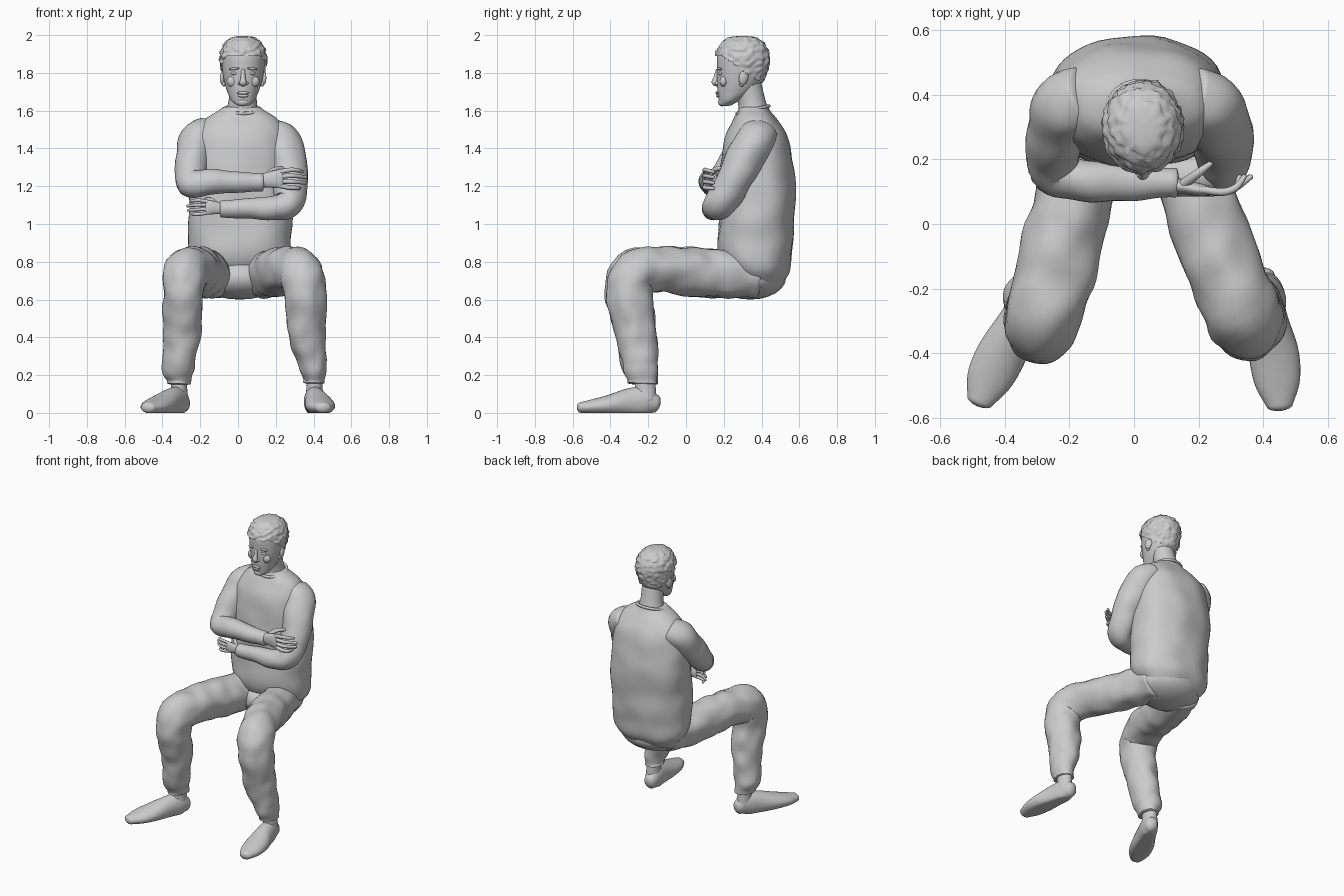
import bpy, bmesh, math
from mathutils import Vector, noise

X, Y, Z = Vector((1, 0, 0)), Vector((0, 1, 0)), Vector((0, 0, 1))


def finish(name, bm):
    bmesh.ops.recalc_face_normals(bm, faces=bm.faces)
    for f in bm.faces:
        f.smooth = True
    me = bpy.data.meshes.new(name)
    bm.to_mesh(me)
    bm.free()
    ob = bpy.data.objects.new(name, me)
    bpy.context.collection.objects.link(ob)
    return ob


def spline(pts, steps):
    """Catmull-Rom through points of any dimension."""
    p = [pts[0]] + list(pts) + [pts[-1]]
    out = []
    for i in range(1, len(p) - 2):
        for k in range(steps):
            t = k / steps
            out.append([0.5 * (2 * b + (c - a) * t + (2 * a - 5 * b + 4 * c - d) * t * t
                               + (3 * b - a - 3 * c + d) * t ** 3)
                        for a, b, c, d in zip(*p[i - 1:i + 3])])
    return out + [list(pts[-1])]


def tube(name, pts, ref=X, axis=None, sides=28, steps=6, cap=0.4, rough=0.0, freq=9,
         power=1.0, floor=None, keep=None):
    """Loft ellipses (x, y, z, radius along ref, other radius) with rounded ends."""
    rows = spline(pts, steps)
    n = len(rows)
    rings = []
    for i, r in enumerate(rows):
        t = axis or (Vector(rows[min(i + 1, n - 1)][:3]) - Vector(rows[max(i - 1, 0)][:3])).normalized()
        rings.append((Vector(r[:3]), t, r[3], r[4]))

    def dome(ring, sign):
        c, t, a, b = ring
        return [(c + t * sign * cap * min(a, b) * math.sin(q), t, a * math.cos(q), b * math.cos(q))
                for q in (0.4, 0.8, 1.15, 1.45)]
    rings = dome(rings[0], -1)[::-1] + rings + dome(rings[-1], 1)
    bm = bmesh.new()
    loops = []
    for c, t, a, b in rings:
        u = (ref - t * ref.dot(t)).normalized()
        v = t.cross(u)
        loop = []
        for k in range(sides):
            q = 2 * math.pi * k / sides
            cu, sv = math.cos(q), math.sin(q)
            d = u * a * math.copysign(abs(cu) ** power, cu) + v * b * math.copysign(abs(sv) ** power, sv)
            co = c + d
            if rough:
                co += d.normalized() * noise.noise(co * freq) * rough
            if floor is not None:
                co.z = max(co.z, floor)
            loop.append(bm.verts.new(co))
        loops.append(loop)
    for p, q in zip(loops, loops[1:]):
        for k in range(sides):
            j = (k + 1) % sides
            bm.faces.new((p[k], p[j], q[j], q[k]))
    bm.faces.new(loops[0])
    bm.faces.new(loops[-1])
    if keep:
        bmesh.ops.delete(bm, geom=[v for v in bm.verts if not keep(v.co)], context='VERTS')
    return finish(name, bm)


def blob(name, loc, size, rot=(0, 0, 0)):
    bm = bmesh.new()
    bmesh.ops.create_uvsphere(bm, u_segments=20, v_segments=12, radius=1)
    ob = finish(name, bm)
    ob.location, ob.scale, ob.rotation_euler = loc, size, rot
    return ob


# Sweater body
tube("sweater", [(.01, .40, .68, .20, .10), (.01, .38, .75, .255, .165), (.01, .365, .85, .27, .195),
                 (.01, .37, 1.0, .275, .20), (.01, .378, 1.2, .27, .20), (.01, .375, 1.35, .265, .187),
                 (.01, .37, 1.47, .25, .16), (.012, .365, 1.55, .195, .12), (.018, .36, 1.60, .12, .085),
                 (.02, .36, 1.615, .10, .078)],
     axis=Z, sides=48, rough=.012, freq=7, power=.88, cap=.1)
tube("collar", [(.02 + .10 * math.cos(q), .355 + .085 * math.sin(q), 1.605 + .02 * math.sin(q), .009, .009)
                for q in [i * math.pi / 8 for i in range(17)]], ref=Z, sides=10, steps=2)

# Crossed sleeves
tube("right_sleeve", [(-.15, .39, 1.49, .095, .085), (-.21, .36, 1.445, .105, .10), (-.235, .29, 1.35, .095, .095),
                      (-.25, .22, 1.26, .085, .085), (-.24, .16, 1.215, .075, .075), (-.16, .135, 1.22, .065, .07),
                      (-.04, .13, 1.225, .058, .06), (.13, .13, 1.225, .045, .048)], ref=Y, rough=.01, cap=.2)
tube("left_sleeve", [(.17, .39, 1.48, .095, .085), (.23, .36, 1.43, .105, .105), (.262, .30, 1.32, .10, .10),
                     (.275, .23, 1.19, .09, .09), (.265, .175, 1.105, .08, .08), (.19, .152, 1.085, .068, .065),
                     (.07, .145, 1.08, .06, .055), (-.09, .14, 1.08, .042, .042)], ref=Y, rough=.01, cap=.2)


def hand(name, wrist, s, k):
    """Flat palm with four fingers and a thumb; s is the pointing direction along x."""
    w = Vector(wrist)

    def pt(x, y, z, a, b):
        return (w.x + s * k * x, w.y + k * y, w.z + k * z, k * a, k * b)
    tube(name + "_palm", [pt(-.03, 0, 0, .028, .033), pt(.03, -.01, .005, .022, .04),
                          pt(.08, -.02, .01, .02, .048), pt(.11, -.022, .012, .014, .046)], ref=Y)
    for i in range(4):
        reach = (.215, .235, .23, .20)[i]
        tube(f"{name}_finger_{i + 1}", [pt(.09, -.02, .047 - .024 * i, .012, .013),
                                        pt(.15, -.026, .058 - .031 * i, .012, .012),
                                        pt(.19, -.012, .056 - .031 * i, .011, .011),
                                        pt(reach, .02, .048 - .029 * i, .008, .009)],
             ref=Y, sides=12, cap=1)
    tube(name + "_thumb", [pt(.03, 0, .03, .016, .016), pt(.07, .03, .06, .014, .014),
                           pt(.11, .06, .066, .009, .01)], ref=Y, sides=12, cap=1)


hand("right_hand", (.125, .125, 1.228), 1, 1.0)
hand("left_hand", (-.085, .14, 1.08), -1, .78)

# Trousers
blob("trouser_seat", (.01, .34, .715), (.235, .19, .115))
legs = {
    "left": [(.13, .37, .735, .115, .125), (.165, .2, .735, .115, .125), (.215, .03, .747, .115, .128),
             (.275, -.14, .76, .117, .118), (.33, -.265, .735, .12, .125), (.355, -.30, .63, .112, .122),
             (.36, -.27, .45, .103, .112), (.385, -.25, .31, .082, .098), (.40, -.235, .23, .068, .092),
             (.405, -.23, .18, .056, .08), (.405, -.23, .16, .06, .08)],
    "right": [(-.11, .37, .735, .115, .125), (-.16, .2, .735, .12, .125), (-.20, .03, .747, .122, .128),
              (-.24, -.14, .76, .122, .118), (-.28, -.28, .735, .12, .125), (-.29, -.305, .63, .108, .122),
              (-.292, -.27, .45, .10, .112), (-.308, -.25, .31, .087, .098), (-.315, -.235, .23, .086, .092),
              (-.312, -.23, .18, .068, .08), (-.312, -.23, .155, .066, .08)]}
for side, pts in legs.items():
    tube(side + "_trouser_leg", pts, rough=.014, freq=11, sides=36, cap=.12)
    x = pts[-1][0]
    tube(side + "_ankle", [(x, -.22, .22, .043, .055), (x, -.215, .13, .043, .055), (x, -.215, .07, .05, .06)])

# Shoes
tube("left_shoe", [(.395, -.165, .05, .042, .05), (.402, -.22, .06, .054, .078), (.415, -.30, .055, .062, .075),
                   (.432, -.40, .042, .077, .055), (.443, -.49, .033, .070, .04), (.45, -.558, .028, .042, .028)],
     floor=.0, cap=.7)
tube("right_shoe", [(-.293, -.175, .05, .042, .05), (-.315, -.22, .06, .055, .078), (-.355, -.30, .055, .063, .075),
                    (-.408, -.40, .042, .076, .055), (-.448, -.48, .033, .070, .04), (-.476, -.545, .028, .042, .028)],
     floor=.0, cap=.7)

# Head and neck
tube("neck", [(.02, .37, 1.55, .10, .085), (.024, .35, 1.64, .076, .075), (.03, .325, 1.74, .072, .075)], axis=Z)
skull = [(.026, .212, 1.632, .038, .034), (.026, .232, 1.655, .062, .058), (.026, .265, 1.70, .083, .098),
         (.027, .285, 1.76, .101, .121), (.028, .297, 1.83, .113, .133), (.028, .30, 1.89, .114, .135),
         (.028, .30, 1.945, .094, .113), (.028, .30, 1.975, .062, .076)]
tube("head", skull, axis=Z, sides=40, cap=.2)
hair = [(x, y, z + .006, a + .009, b + .008) for x, y, z, a, b in skull[2:]]
tube("hair", hair, axis=Z, sides=72, steps=9, cap=.2, rough=.011, freq=48,
     keep=lambda c: c.z > max(1.715, 1.885 - max(0, c.y - .19) * .72))

# Face
tube("nose", [(.027, .168, 1.815, .010, .010), (.027, .160, 1.775, .013, .014), (.027, .153, 1.75, .019, .017),
              (.027, .164, 1.737, .016, .010)], sides=16, cap=.6)
blob("upper_lip", (.027, .166, 1.694), (.033, .010, .008))
blob("lower_lip", (.027, .170, 1.679), (.028, .011, .009))
blob("chin", (.026, .192, 1.645), (.032, .022, .022))
for s, side in ((-1, "right"), (1, "left")):
    cx = .027 + s * .047
    blob(side + "_nostril", (.027 + s * .017, .165, 1.745), (.011, .013, .009))
    blob(side + "_eye", (cx, .183, 1.797), (.020, .012, .009), (0, 0, s * .3))
    blob(side + "_brow", (cx, .178, 1.822), (.030, .010, .007), (0, s * .1, s * .35))
    blob(side + "_cheek", (cx + s * .008, .200, 1.755), (.032, .022, .03))
    blob(side + "_ear", (.027 + s * .107, .305, 1.775), (.014, .026, .038), (-.2, 0, s * .35))
    blob(side + "_ear_lobe", (.027 + s * .101, .295, 1.742), (.011, .014, .014))
